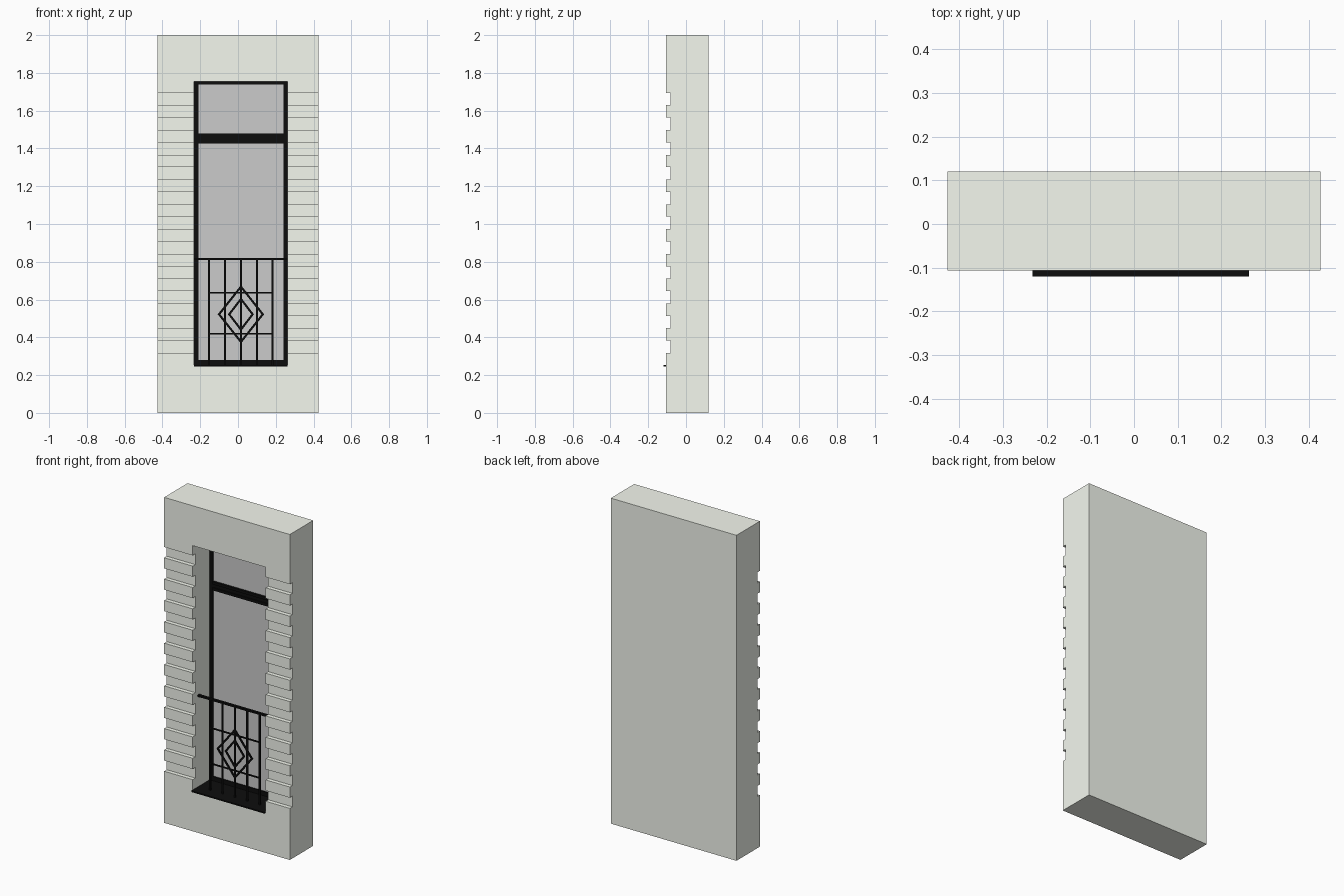
import bpy, bmesh, math

if "Cube" in bpy.data.objects:
    bpy.data.objects.remove(bpy.data.objects["Cube"])


def material(name, *c):
    m = bpy.data.materials.new(name)
    m.diffuse_color = (*c, 1)
    m.use_nodes = True
    m.node_tree.nodes["Principled BSDF"].inputs["Base Color"].default_value = m.diffuse_color
    return m


black = material("black_metal", 0.004, 0.004, 0.004)
plaster = material("pale_plaster", 0.91, 0.94, 0.865)


def make(name, bm, mat=None):
    bmesh.ops.recalc_face_normals(bm, faces=bm.faces)
    me = bpy.data.meshes.new(name)
    bm.to_mesh(me)
    bm.free()
    ob = bpy.data.objects.new(name, me)
    bpy.context.collection.objects.link(ob)
    if mat:
        me.materials.append(mat)
    return ob


def add_box(bm, x0, x1, y0, y1, z0, z1):
    vs = bmesh.ops.create_cube(bm, size=1)["verts"]
    for v in vs:
        v.co.x = x1 if v.co.x > 0 else x0
        v.co.y = y1 if v.co.y > 0 else y0
        v.co.z = z1 if v.co.z > 0 else z0


def boxes(name, specs, mat=None):
    bm = bmesh.new()
    for s in specs:
        add_box(bm, *s)
    return make(name, bm, mat)


W, FRONT, GROOVE, BACK = 0.427, -0.107, -0.082, 0.12
L, R, BOT, TOP = -0.233, 0.263, 0.25, 1.755
POCKET = 0.085

# Wall: side profile with 11 grooves, extruded across the width
course = 0.0656
profile = [(BACK, 0), (FRONT, 0)]
for i in range(11):
    z = 0.317 + i * 2 * course
    profile += [(FRONT, z), (GROOVE, z), (GROOVE, z + course), (FRONT, z + course)]
profile += [(FRONT, 2), (BACK, 2)]
bm = bmesh.new()
face = bm.faces.new([bm.verts.new((-W, y, z)) for y, z in profile])
ext = bmesh.ops.extrude_face_region(bm, geom=[face])["geom"]
for v in ext:
    if isinstance(v, bmesh.types.BMVert):
        v.co.x = W
wall = make("wall", bm, plaster)

# Window recess cut into the wall
cutter = boxes("recess_cutter", [(L, R, -0.3, POCKET, BOT - 0.004, TOP)], plaster)
cutter.hide_render = True
mod = wall.modifiers.new("recess", "BOOLEAN")
mod.operation = "DIFFERENCE"
mod.solver = "EXACT"
mod.object = cutter
bpy.context.view_layer.objects.active = wall
bpy.ops.object.modifier_apply(modifier=mod.name)
bpy.data.objects.remove(cutter)

# Window frame, with a ribbed transom standing slightly forward
FY, t = 0.057, 0.023
TY = FY - 0.007
boxes("window_frame", [
    (L, L + t, FY, POCKET, BOT, TOP),
    (R - t, R, FY, POCKET, BOT, TOP),
    (L + t, R - t, FY, POCKET, TOP - 0.017, TOP),
    (L + t, R - t, FY, POCKET, BOT, BOT + 0.03),
], black)
boxes("transom", [
    (L + t, R - t, TY, POCKET, 1.427, 1.443),
    (L + t, R - t, TY, POCKET, 1.464, 1.48),
    (L + t, R - t, FY, POCKET, 1.443, 1.464),
], black)

# Glass panes, left in the default grey
boxes("glass", [
    (L + t, R - t, 0.064, POCKET, BOT + 0.03, 1.427),
    (L + t, R - t, 0.064, POCKET, 1.48, TOP - 0.017),
])

# Sill plate projecting past the wall
boxes("sill", [(L, R, -0.12, POCKET, BOT - 0.004, BOT + 0.004)], black)

# Balcony railing: handrail, thin rails and uprights
RY, r, d, cx = -0.052, 0.0055, 0.003, 0.0155
rails = [(L, R, RY - 0.008, RY + 0.008, 0.809, 0.82)]
rails += [(cx - 0.168, cx + 0.168, RY - d, RY + d, z - 0.004, z + 0.004)
          for z in (0.637, 0.418)]
rails += [(cx + i * 0.084 - r, cx + i * 0.084 + r, RY - d, RY + d, BOT, 0.812)
          for i in range(-2, 3)]
boxes("railing", rails, black)


# Nested diamond ornaments
def diamond(name, w, h, thick=0.011):
    bm = bmesh.new()
    k = 1 - thick * math.hypot(w, h) / (w * h)
    rings = []
    for s, y in ((1, RY - d), (1, RY + d), (k, RY + d), (k, RY - d)):
        rings.append([bm.verts.new((cx + a * w * s, y, 0.522 + b * h * s))
                      for a, b in ((1, 0), (0, 1), (-1, 0), (0, -1))])
    for i in range(4):
        a, b = rings[i], rings[(i + 1) % 4]
        for j in range(4):
            n = (j + 1) % 4
            bm.faces.new((a[j], a[n], b[n], b[j]))
    make(name, bm, black)


diamond("outer_diamond", 0.123, 0.155)
diamond("inner_diamond", 0.069, 0.09)
